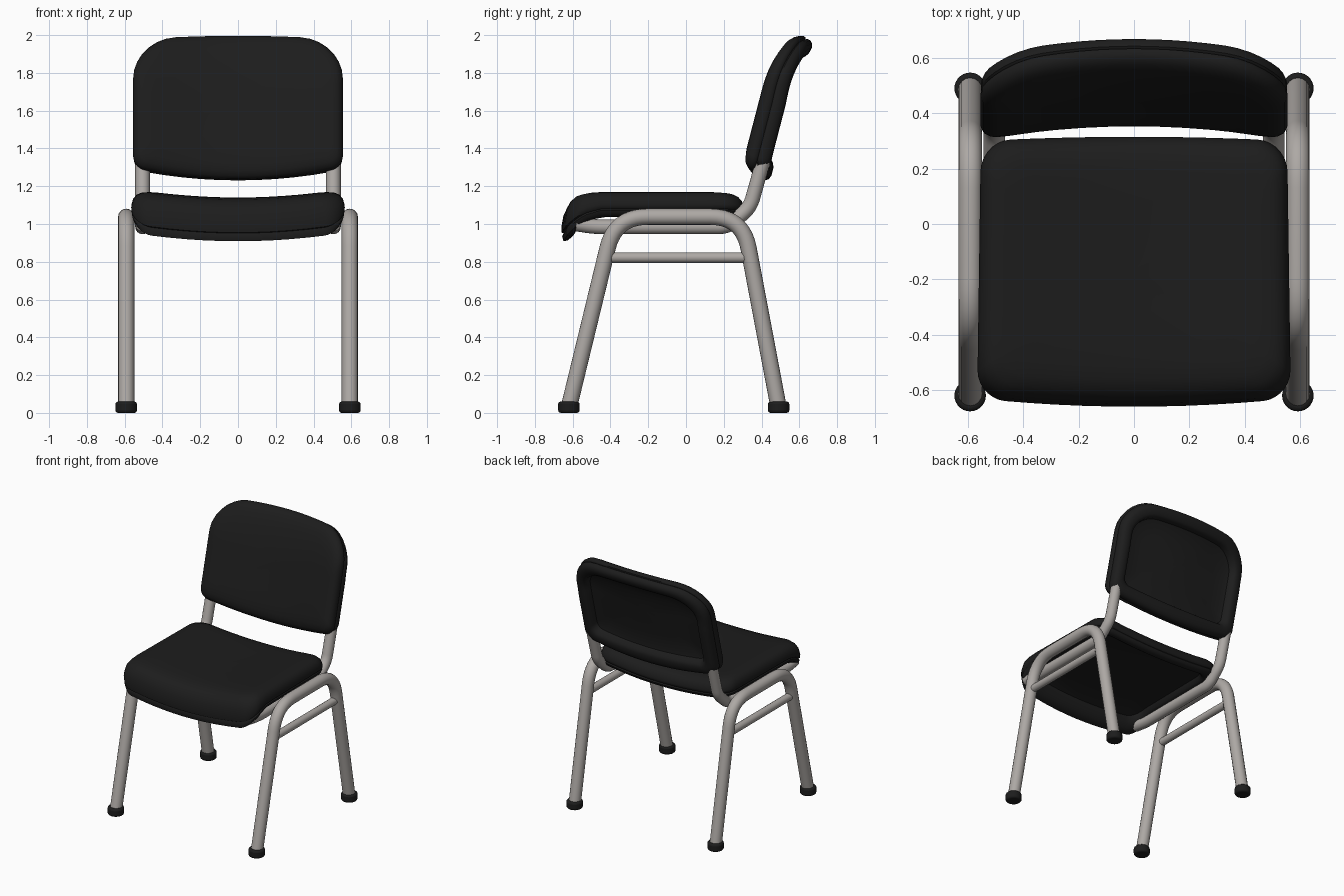
import bpy, bmesh, math
from mathutils import Vector

cube = bpy.data.objects.get("Cube")
if cube:
    bpy.data.objects.remove(cube, do_unlink=True)


def material(name, color, rough):
    m = bpy.data.materials.new(name)
    m.use_nodes = True
    m.diffuse_color = color
    node = m.node_tree.nodes["Principled BSDF"]
    node.inputs["Base Color"].default_value = color
    node.inputs["Roughness"].default_value = rough
    return m


BLACK = material("black upholstery", (0.012, 0.012, 0.012, 1), 0.7)
STEEL = material("warm grey steel", (0.42, 0.395, 0.375, 1), 0.5)


def finish(ob, angle=50):
    bpy.ops.object.select_all(action="DESELECT")
    ob.select_set(True)
    bpy.context.view_layer.objects.active = ob
    bpy.ops.object.shade_smooth_by_angle(angle=math.radians(angle))


def rounded_outline(hx, hy, r_low, r_high, edge=10, arc=7):
    """Rounded rectangle, with evenly split straight edges."""
    corners = []
    for sx, sy, r, start in ((1, 1, r_high, 0), (-1, 1, r_high, 90),
                             (-1, -1, r_low, 180), (1, -1, r_low, 270)):
        c = Vector((sx * (hx - r), sy * (hy - r)))
        corners.append([c + r * Vector((math.cos(a), math.sin(a)))
                        for a in (math.radians(start + 90 * i / arc) for i in range(arc + 1))])
    pts = []
    for i, arc_pts in enumerate(corners):
        nxt = corners[(i + 1) % 4][0]
        pts += arc_pts + [arc_pts[-1].lerp(nxt, k / edge) for k in range(1, edge)]
    return pts


def cushion(name, hx, hy, r_low, r_high, rings, shape):
    """Loft rings of (inset, depth) around an outline, bent by shape(u, v, w)."""
    outline = rounded_outline(hx, hy, r_low, r_high)
    bm = bmesh.new()
    loops = []
    for d, w in rings:
        # even inset near the rim, closing to a point in the middle
        su = 1 - d / hx - (d / hy) ** 3 * (1 - hy / hx)
        sv = 1 - d / hy
        loops.append([bm.verts.new(shape(p.x * su, p.y * sv, w)) for p in outline])
    n = len(outline)
    for a, b in zip(loops, loops[1:]):
        for i in range(n):
            j = (i + 1) % n
            bm.faces.new((a[i], a[j], b[j], b[i]))
    bm.faces.new(loops[0])
    bm.faces.new(loops[-1])
    bmesh.ops.recalc_face_normals(bm, faces=bm.faces)
    me = bpy.data.meshes.new(name)
    bm.to_mesh(me)
    bm.free()
    me.materials.append(BLACK)
    ob = bpy.data.objects.new(name, me)
    bpy.context.collection.objects.link(ob)
    finish(ob)


def tube(name, path, radius, bend=0.0):
    """Round steel tube along a path whose inner corners are rounded."""
    path = [Vector(p) for p in path]
    pts = [path[0]]
    for a, b, c in zip(path, path[1:], path[2:]):
        p, q = b + (a - b).normalized() * bend, b + (c - b).normalized() * bend
        for i in range(11):
            t = i / 10
            pts.append(p.lerp(b, t).lerp(b.lerp(q, t), t))
    pts.append(path[-1])
    cu = bpy.data.curves.new(name, "CURVE")
    cu.dimensions = "3D"
    cu.bevel_depth = radius
    cu.bevel_resolution = 6
    cu.use_fill_caps = True
    sp = cu.splines.new("POLY")
    sp.points.add(len(pts) - 1)
    for sp_pt, p in zip(sp.points, pts):
        sp_pt.co = (*p, 1)
    cu.materials.append(STEEL)
    ob = bpy.data.objects.new(name, cu)
    bpy.context.collection.objects.link(ob)
    bpy.ops.object.select_all(action="DESELECT")
    ob.select_set(True)
    bpy.context.view_layer.objects.active = ob
    bpy.ops.object.convert(target="MESH")
    finish(bpy.context.view_layer.objects.active)


def foot(name, x, y):
    bpy.ops.mesh.primitive_cylinder_add(vertices=28, radius=0.057, depth=0.06,
                                        location=(x, y, 0.03))
    ob = bpy.context.object
    ob.name = name
    ob.data.materials.append(BLACK)
    bev = ob.modifiers.new("soft rim", "BEVEL")
    bev.width = 0.014
    bev.segments = 3
    finish(ob)


# Seat: saddle across, deep front lip, hollow underside
SEAT_X, SEAT_Y, SEAT_W = 0.56, 0.465, 0.14


def seat_shape(u, v, w):
    across = min(1, (u / SEAT_X) ** 2)
    along = v / SEAT_Y
    under = 1 - w / SEAT_W
    bow = 0.03 * max(0, -along) ** 2 - 0.015 * max(0, along) ** 2
    y = v - 0.165 - bow * (1 - across)
    front = (max(0, -0.43 - y) / 0.2) ** 2
    droop = (0.075 * under + 0.015) * front
    saddle = 0.045 * across * (1 - 0.6 * under * min(1, front))
    return (u * (1 - 0.012 * along), y, 1.0 + w + saddle - droop)


cushion("seat", SEAT_X, SEAT_Y, 0.1, 0.11, [
    (0.455, 0.14), (0.4, 0.14), (0.32, 0.14), (0.22, 0.14), (0.14, 0.14), (0.09, 0.137),
    (0.055, 0.13), (0.028, 0.115), (0.01, 0.093), (0, 0.06), (0.002, 0.042),
    (0.01, 0.036), (0.004, 0.028), (0.01, 0.01), (0.03, 0), (0.055, 0),
    (0.075, 0.015), (0.085, 0.045), (0.15, 0.05), (0.25, 0.05), (0.36, 0.05),
    (0.455, 0.05)], seat_shape)

# Backrest: wrapped across, leaning back, curled top, hollow rear
BACK_X, BACK_Z = 0.555, 0.352


def back_shape(u, v, w):
    across = min(1, (u / BACK_X) ** 2)
    low, high = max(0, -v / BACK_Z), max(0, v / BACK_Z)
    z = 1.667 + v - 0.065 * (1 - across) * low - 0.02 * across * high
    curl = max(0, z - 1.7) / 0.3
    y = 0.332 + 0.26 * (z - 1.25) - 0.07 * across + 0.045 * curl ** 2
    # depth runs square to the leaning surface, thicker around the uprights
    lean = math.atan(0.26 + 0.3 * curl)
    w *= 1 + 0.35 * across * (1 - 0.6 * high)
    return (u, y + w * math.cos(lean), z - w * math.sin(lean))


cushion("backrest", BACK_X, BACK_Z, 0.06, 0.22, [
    (0.345, 0), (0.3, 0), (0.25, 0), (0.18, 0), (0.11, 0), (0.06, 0.004), (0.03, 0.012),
    (0.01, 0.026), (0, 0.046), (0.002, 0.06), (0.01, 0.065), (0.003, 0.071),
    (0.003, 0.09), (0.012, 0.106), (0.03, 0.115), (0.065, 0.115), (0.085, 0.105),
    (0.097, 0.07), (0.13, 0.06), (0.2, 0.055), (0.28, 0.055), (0.345, 0.055)], back_shape)

# Steel frame and feet, mirrored left and right
for side, s in (("left", 1), ("right", -1)):
    x = 0.592 * s
    tube(side + "_leg_frame", [(x, -0.62, 0.03), (x, -0.375, 1.038),
                               (x, 0.3, 1.038), (x, 0.49, 0.03)], 0.043, 0.17)
    tube(side + "_side_rail", [(x, -0.42, 0.822), (x, 0.335, 0.822)], 0.028)
    x = 0.505 * s
    tube(side + "_seat_support", [(x, -0.58, 1.0), (x, -0.48, 0.985), (x, 0.22, 0.985),
                                  (x, 0.34, 1.09), (x, 0.41, 1.34)], 0.039, 0.05)
    foot(side + "_front_foot", 0.592 * s, -0.62)
    foot(side + "_back_foot", 0.592 * s, 0.49)
